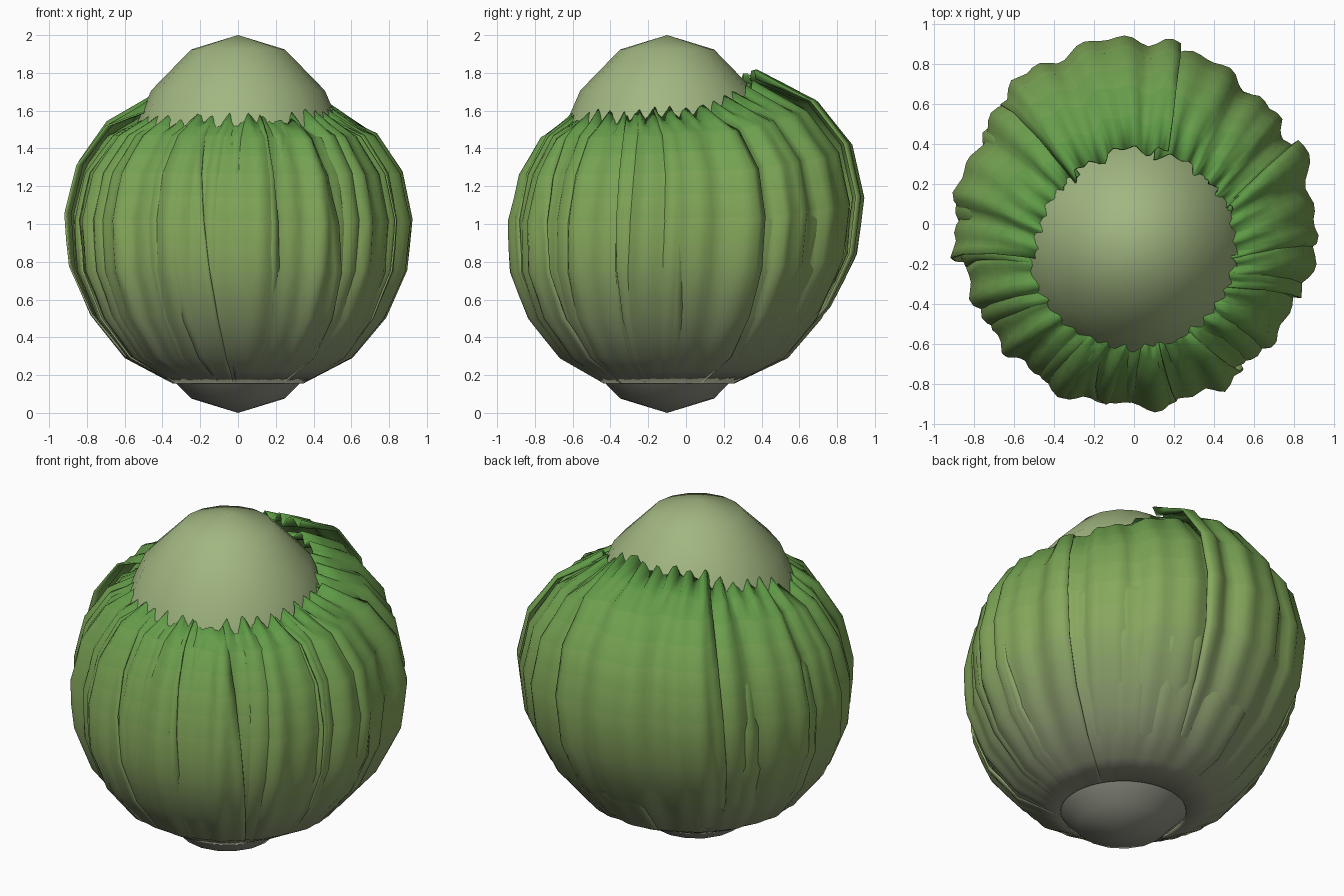
import bpy, math, random

if "Cube" in bpy.data.objects:
    bpy.data.objects.remove(bpy.data.objects["Cube"])

random.seed(4)
SUB = 2  # colour bands per profile segment


def material(name, rgb):
    m = bpy.data.materials.new(name)
    m.diffuse_color = (*rgb, 1)
    m.use_nodes = True
    m.node_tree.nodes["Principled BSDF"].inputs["Base Color"].default_value = m.diffuse_color
    return m


def mix(a, b, t):
    return [p + (q - p) * t for p, q in zip(a, b)]


# Meridian of a leaf: radius, height, centre y
PROFILE = [(0.345, 0.155, -0.09), (0.60, 0.29, -0.06), (0.77, 0.5, -0.045), (0.875, 0.75, -0.025),
           (0.895, 1.02, -0.01), (0.835, 1.27, -0.01), (0.69, 1.47, -0.04), (0.465, 1.58, -0.11)]
ROWS = (len(PROFILE) - 1) * SUB

# Leaf colour runs from pale grey-green base to fresh green rim
STOPS = [(0.27, 0.29, 0.20), (0.25, 0.40, 0.11), (0.11, 0.32, 0.06)]
greens = []
for i in range(ROWS):
    u = i / (ROWS - 1) * 2
    k = min(int(u), 1)
    greens.append(material(f"leaf_green_{i}", mix(STOPS[k], STOPS[k + 1], u - k)))

# Pale inner heart with a greyer stem end
bpy.ops.mesh.primitive_uv_sphere_add(segments=16, ring_count=8, radius=1, location=(0, -0.1, 1))
core = bpy.context.object
core.name = "heart"
core.scale = (0.65, 0.65, 1)
core.data.materials.append(material("core_green", (0.36, 0.47, 0.22)))
core.data.materials.append(material("stem_grey", (0.28, 0.29, 0.23)))
for p in core.data.polygons:
    p.material_index = int(p.center.z < -0.6)
bpy.ops.object.shade_smooth()


def leaf(name, a0, a1, s0, s1, lift0, lift1, twist=0):
    """Pleated leaf between two angles; scale and lift drift from one side to the other."""
    cols = max(8, round((a1 - a0) / 2.5))
    phase = random.uniform(0, 6.28)
    verts, faces = [], []
    for j in range(ROWS + 1):
        t = j / ROWS
        k = min(j // SUB, len(PROFILE) - 2)
        r, z, cy = mix(PROFILE[k], PROFILE[k + 1], j / SUB - k)
        rim = max(0, 1 - (ROWS - j) / SUB)
        for i in range(cols + 1):
            u = i / cols
            a = math.radians(a0 + (a1 - a0) * u + twist * (1 - t))
            b = a + 0.05 * math.sin(5 * a + phase)
            pleat = 0.02 * math.sin(15 * b + phase) + 0.016 * math.sin(31 * b + 2 * phase)
            scale = 1 + (s0 + (s1 - s0) * u - 1) * min(1, 3 * t)
            rr = r * scale + pleat * min(1, 2 * t)
            zz = z + (lift0 + (lift1 - lift0) * u) * t + 0.03 * math.sin(36 * a) * rim
            verts.append((rr * math.cos(a) + 0.03 * t ** 4, rr * math.sin(a) + cy, zz))
    n = cols + 1
    for j in range(ROWS):
        for i in range(cols):
            p = j * n + i
            faces.append((p, p + 1, p + n + 1, p + n))
    me = bpy.data.meshes.new(name)
    me.from_pydata(verts, [], faces)
    for m in greens:
        me.materials.append(m)
    for k, p in enumerate(me.polygons):
        p.material_index = k // cols
        p.use_smooth = True
    ob = bpy.data.objects.new(name, me)
    bpy.context.collection.objects.link(ob)
    sol = ob.modifiers.new("thickness", 'SOLIDIFY')
    sol.thickness = 0.01


# Inner wrap closing the head under the outer leaves
for k in range(4):
    leaf(f"inner_leaf_{k + 1}", 90 * k - 10, 90 * k + 100, 0.95, 0.98, 0, 0, 8)

# Outer leaves: start angle, end angle, scale at each side, lift at each side
outer = {
    "back_leaf": (74, 136, 1.05, 1.04, 0.22, 0.18),
    "back_left_leaf": (130, 188, 0.99, 1.01, 0.15, 0.06),
    "left_front_leaf": (188, 252, 0.97, 1.02, 0.0, 0.0),
    "front_leaf": (238, 300, 1.0, 1.02, 0.0, -0.02),
    "right_front_leaf": (290, 352, 0.98, 1.01, -0.02, 0.0),
    "right_leaf": (335, 386, 0.98, 1.03, 0.0, 0.03),
    "back_right_leaf": (24, 80, 0.99, 1.02, 0.03, 0.17),
}
for name, spec in outer.items():
    leaf(name, *spec, twist=14 if "front" in name else 4)
